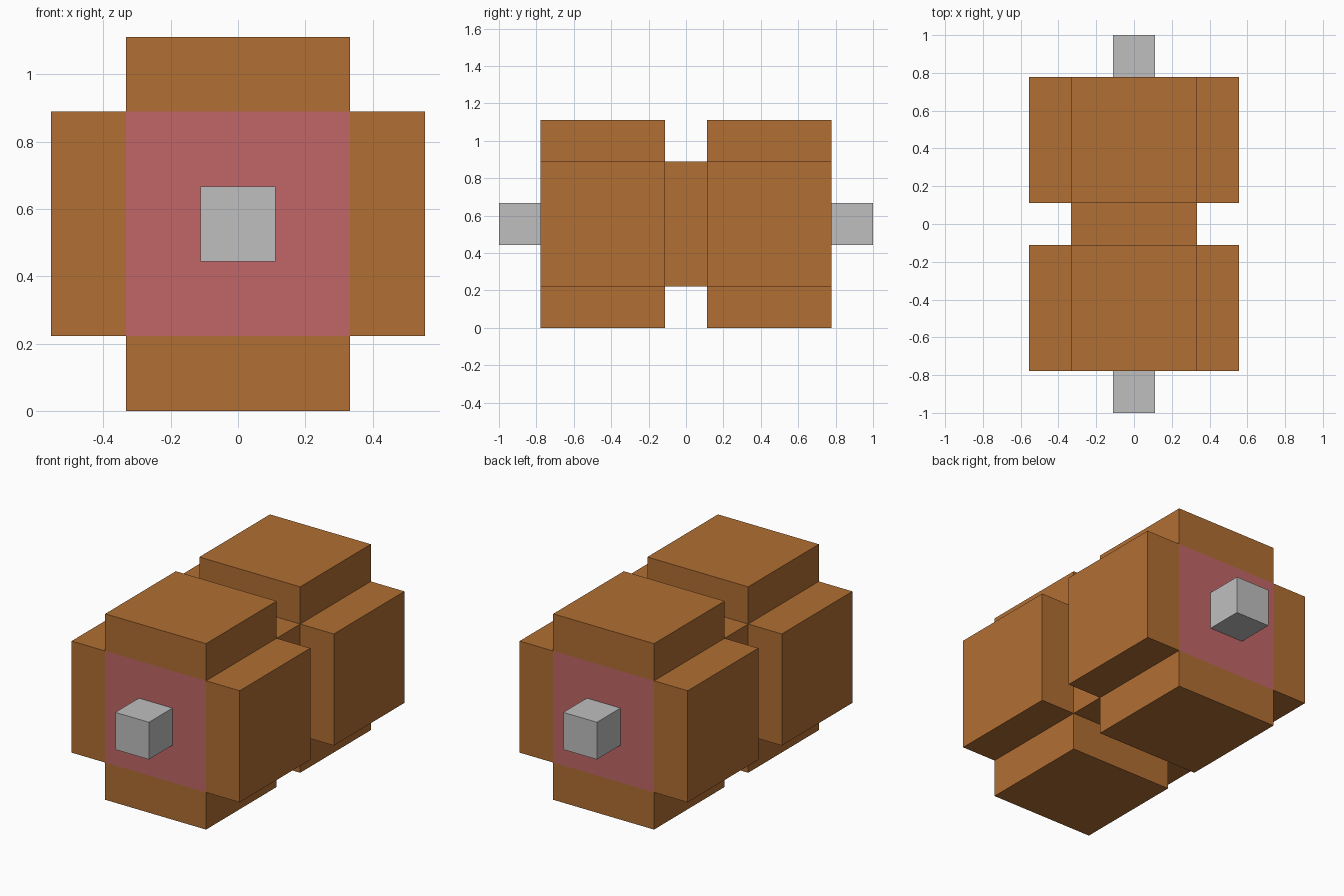
import bpy
import bmesh
from mathutils import Matrix, Vector

if "Cube" in bpy.data.objects:
    bpy.data.objects.remove(bpy.data.objects["Cube"], do_unlink=True)

U = 2 / 9            # block unit: the model is nine units long
MID = 2.5 * U        # height of the long axis


def linear(c):
    c /= 255
    return c / 12.92 if c <= 0.04045 else ((c + 0.055) / 1.055) ** 2.4


def material(name, rgb):
    col = (*[linear(c) for c in rgb], 1)
    m = bpy.data.materials.new(name)
    m.use_nodes = True
    m.diffuse_color = col
    bsdf = m.node_tree.nodes["Principled BSDF"]
    bsdf.inputs["Base Color"].default_value = col
    bsdf.inputs["Roughness"].default_value = 0.8
    return m


brown = material("brown", (177, 110, 51))
pink = material("dusty pink", (193, 102, 102))
grey = material("light grey", (191, 191, 191))


def add_object(name, bm, mats):
    bmesh.ops.recalc_face_normals(bm, faces=bm.faces[:])
    mesh = bpy.data.meshes.new(name)
    bm.to_mesh(mesh)
    bm.free()
    for m in mats:
        mesh.materials.append(m)
    obj = bpy.data.objects.new(name, mesh)
    bpy.context.collection.objects.link(obj)
    return obj


def box(size, centre):
    bm = bmesh.new()
    bmesh.ops.create_cube(bm, size=1, matrix=Matrix.Translation(centre) @ Matrix.Diagonal((*size, 1)))
    return bm


# Body: square bar with a narrow waist, each half padded out on four sides
bm = box((3 * U, 7 * U, 3 * U), (0, 0, MID))
for y in (-U / 2, U / 2):
    bmesh.ops.bisect_plane(bm, geom=bm.verts[:] + bm.edges[:] + bm.faces[:],
                           plane_co=(0, y, 0), plane_no=(0, 1, 0))
bm.normal_update()

# Pink square ends
for f in bm.faces:
    f.material_index = 1 if abs(f.normal.y) > 0.9 else 0

# Side pads
pads = [f for f in bm.faces
        if abs(f.normal.y) < 0.1 and abs(f.calc_center_median().y) > U / 2]
outward = [f.normal.copy() for f in pads]
raised = bmesh.ops.extrude_discrete_faces(bm, faces=pads)["faces"]
for f in raised:
    centre = f.calc_center_median() - Vector((0, 0, MID))
    centre.y = 0
    bmesh.ops.translate(bm, verts=f.verts[:], vec=centre.normalized() * U)
for f in bm.faces:
    c = f.calc_center_median()
    if abs(c.x) > 1.4 * U or abs(c.z - MID) > 1.4 * U:
        f.material_index = 0
add_object("body", bm, [brown, pink])

# End pins, sunk slightly into the body
SINK = 0.02
for name, side in (("front_pin", -1), ("back_pin", 1)):
    bm = box((U, U + SINK, U), (0, side * (4 * U - SINK / 2), MID))
    add_object(name, bm, [grey])
